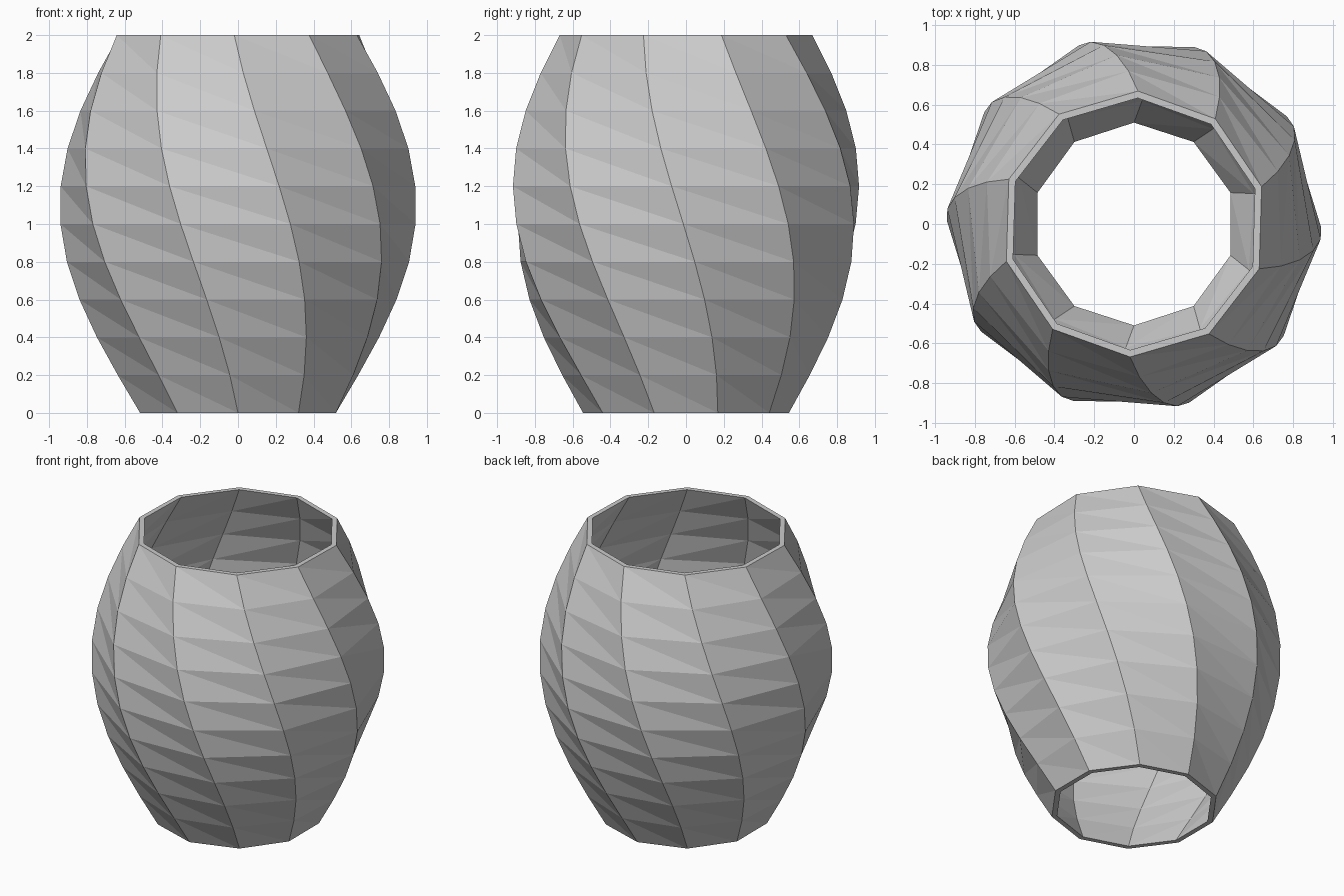
import bpy, bmesh
from math import pi, sin, cos, radians

if "Cube" in bpy.data.objects:
    bpy.data.objects.remove(bpy.data.objects["Cube"])

SIDES, LEVELS, HEIGHT = 10, 10, 2.0
WALL, TWIST = 0.035, radians(-37.7)


def ring(bm, level, inset):
    # one decagon of the bulging, twisting profile
    t = level / LEVELS
    r = 0.545 + 0.4 * sin(0.9 * pi * t) - inset
    start = -pi / 2 + TWIST * t
    angles = [start + 2 * pi * i / SIDES for i in range(SIDES)]
    return [bm.verts.new((r * cos(a), r * sin(a), HEIGHT * t)) for a in angles]


def skin(bm, rings, inward):
    # triangulated wall, split along the long diagonal
    for low, high in zip(rings, rings[1:]):
        for i in range(SIDES):
            j = (i + 1) % SIDES
            for tri in ((low[i], low[j], high[i]), (low[j], high[j], high[i])):
                bm.faces.new(tri[::-1] if inward else tri)


def rim(bm, a, b):
    # flat band joining two rings
    for i in range(SIDES):
        j = (i + 1) % SIDES
        bm.faces.new((a[i], a[j], b[j], b[i]))


bm = bmesh.new()
outer = [ring(bm, k, 0) for k in range(LEVELS + 1)]
inner = [ring(bm, k, WALL) for k in range(LEVELS + 1)]
skin(bm, outer, False)
skin(bm, inner, True)
rim(bm, outer[-1], inner[-1])
rim(bm, inner[0], outer[0])

# twisted vase, open at both ends
mesh = bpy.data.meshes.new("twisted_vase")
bm.to_mesh(mesh)
bm.free()
vase = bpy.data.objects.new("twisted_vase", mesh)
bpy.context.collection.objects.link(vase)
